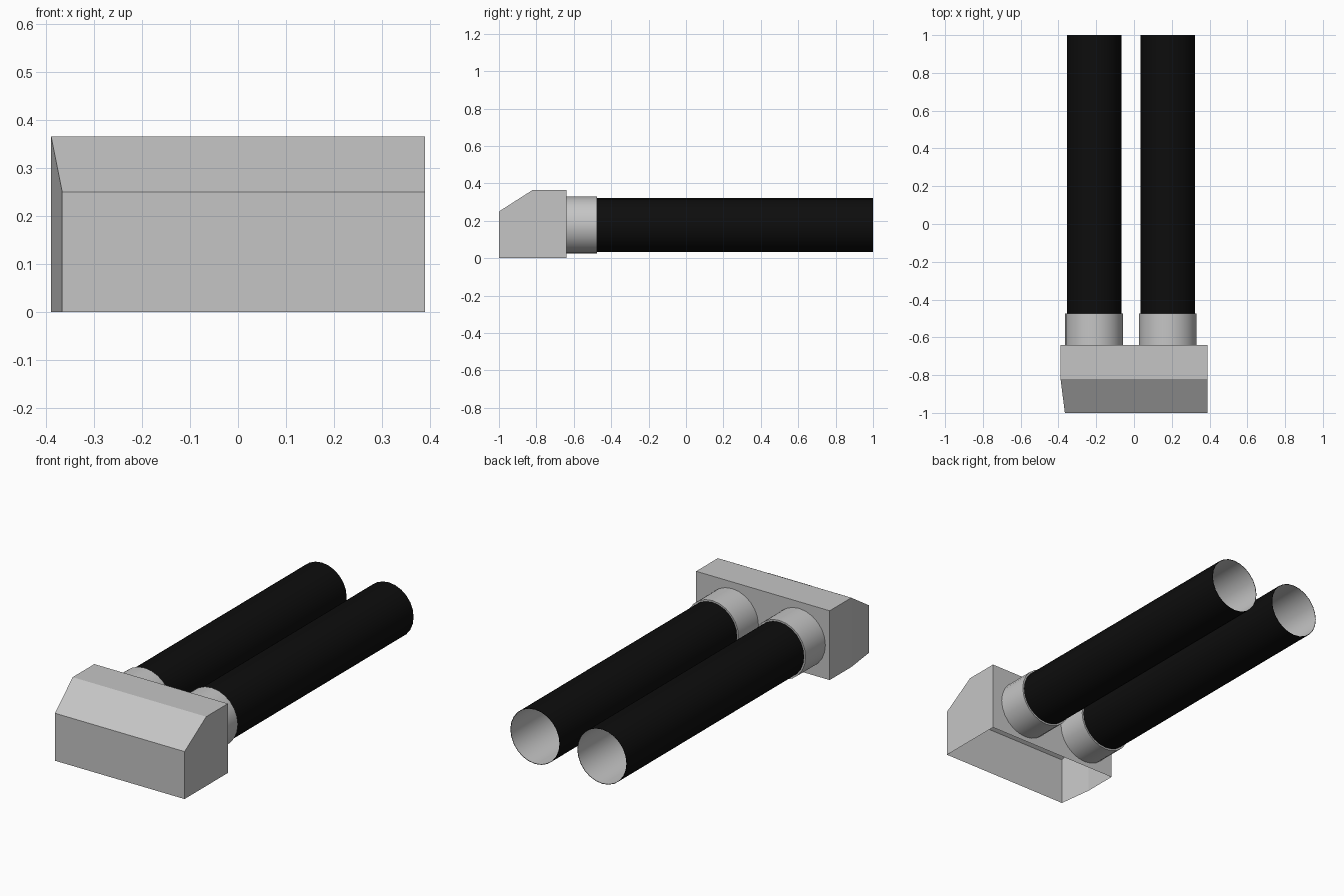
import bpy, bmesh, math
from mathutils import Vector

if "Cube" in bpy.data.objects:
    bpy.data.objects.remove(bpy.data.objects["Cube"], do_unlink=True)


def make_material(name, value):
    mat = bpy.data.materials.new(name)
    mat.use_nodes = True
    colour = (value, value, value, 1)
    mat.diffuse_color = colour
    mat.node_tree.nodes["Principled BSDF"].inputs["Base Color"].default_value = colour
    return mat


grey = make_material("light grey", 0.56)
black = make_material("hose black", 0.004)


def finish(name, bm, mat, smooth=False):
    mesh = bpy.data.meshes.new(name)
    bm.to_mesh(mesh)
    bm.free()
    mesh.materials.append(mat)
    obj = bpy.data.objects.new(name, mesh)
    bpy.context.collection.objects.link(obj)
    if smooth:
        bpy.ops.object.select_all(action="DESELECT")
        obj.select_set(True)
        bpy.context.view_layer.objects.active = obj
        bpy.ops.object.shade_smooth_by_angle(angle=math.radians(35))
    return obj


def revolve(name, cx, profile, mat, sides=24):
    """Open surface of revolution around a y axis; profile holds (radius, y)."""
    bm = bmesh.new()
    rings = []
    for r, y in profile:
        angles = [math.tau * i / sides for i in range(sides)]
        rings.append([bm.verts.new((cx + r * math.cos(a), y, AXIS_Z + r * math.sin(a)))
                      for a in angles])
    for a, b in zip(rings, rings[1:]):
        for i in range(sides):
            j = (i + 1) % sides
            bm.faces.new((a[i], b[i], b[j], a[j]))
    return finish(name, bm, mat, smooth=True)


AXIS_Z = 0.177
FRONT, BEND, BACK, HOSE_START, HOSE_END = -1.0, -0.82, -0.64, -0.475, 1.0
LOW, HIGH, HALF = 0.25, 0.365, 0.389

# Housing: open-bottomed shell, sloped front top, one tapered side
bm = bmesh.new()
rows = []
for y, top, x_min in ((FRONT, LOW, -0.366), (BEND, HIGH, -HALF), (BACK, HIGH, -HALF)):
    rows.append([bm.verts.new(p) for p in
                 ((x_min, y, 0), (x_min, y, top), (HALF, y, top), (HALF, y, 0))])
for a, b in zip(rows, rows[1:]):
    for i in range(3):
        bm.faces.new((a[i], b[i], b[i + 1], a[i + 1]))
bm.faces.new(rows[0][::-1])
bm.faces.new(rows[-1])
bmesh.ops.recalc_face_normals(bm, faces=bm.faces)
# Keep the normals outward on the open shell
bm.normal_update()
if max(bm.faces, key=lambda f: f.calc_center_median().z).normal.z < 0:
    bmesh.ops.reverse_faces(bm, faces=bm.faces)
finish("housing", bm, grey)

# Thin panels lying on the sloped face
slope = Vector((0, BEND - FRONT, HIGH - LOW))
normal = Vector((0, -slope.z, slope.y)).normalized()


def slope_panel(name, x0, x1, z0, z1, lift):
    bm = bmesh.new()
    corners = []
    for x, z in ((x0, z0), (x1, z0), (x1, z1), (x0, z1)):
        y = FRONT + (z - LOW) / slope.z * slope.y
        corners.append(bm.verts.new(Vector((x, y, z)) + normal * lift))
    bm.faces.new(corners)
    finish(name, bm, grey)


slope_panel("center_panel", -0.153, 0.103, 0.26, 0.364, 0.001)
for side, x0, x1, bands in (("right", -0.35, -0.185, ((0.285, 0.322), (0.327, 0.364))),
                            ("left", 0.127, 0.375, ((0.264, 0.311), (0.317, 0.364)))):
    for level, (z0, z1) in zip(("lower", "upper"), bands):
        slope_panel(f"{side}_{level}_panel", x0, x1, z0, z1, 0.0003)

# Twin collars and hollow hoses
for side, cx in (("right", -0.211), ("left", 0.179)):
    revolve(f"{side}_collar", cx,
            ((0.153, BACK), (0.153, HOSE_START), (0.143, HOSE_START)), grey)
    revolve(f"{side}_hose", cx,
            ((0.144, HOSE_START), (0.144, HOSE_END), (0.142, HOSE_END)), black)
    revolve(f"{side}_hose_lining", cx, ((0.142, HOSE_END), (0.142, BACK)), grey)
